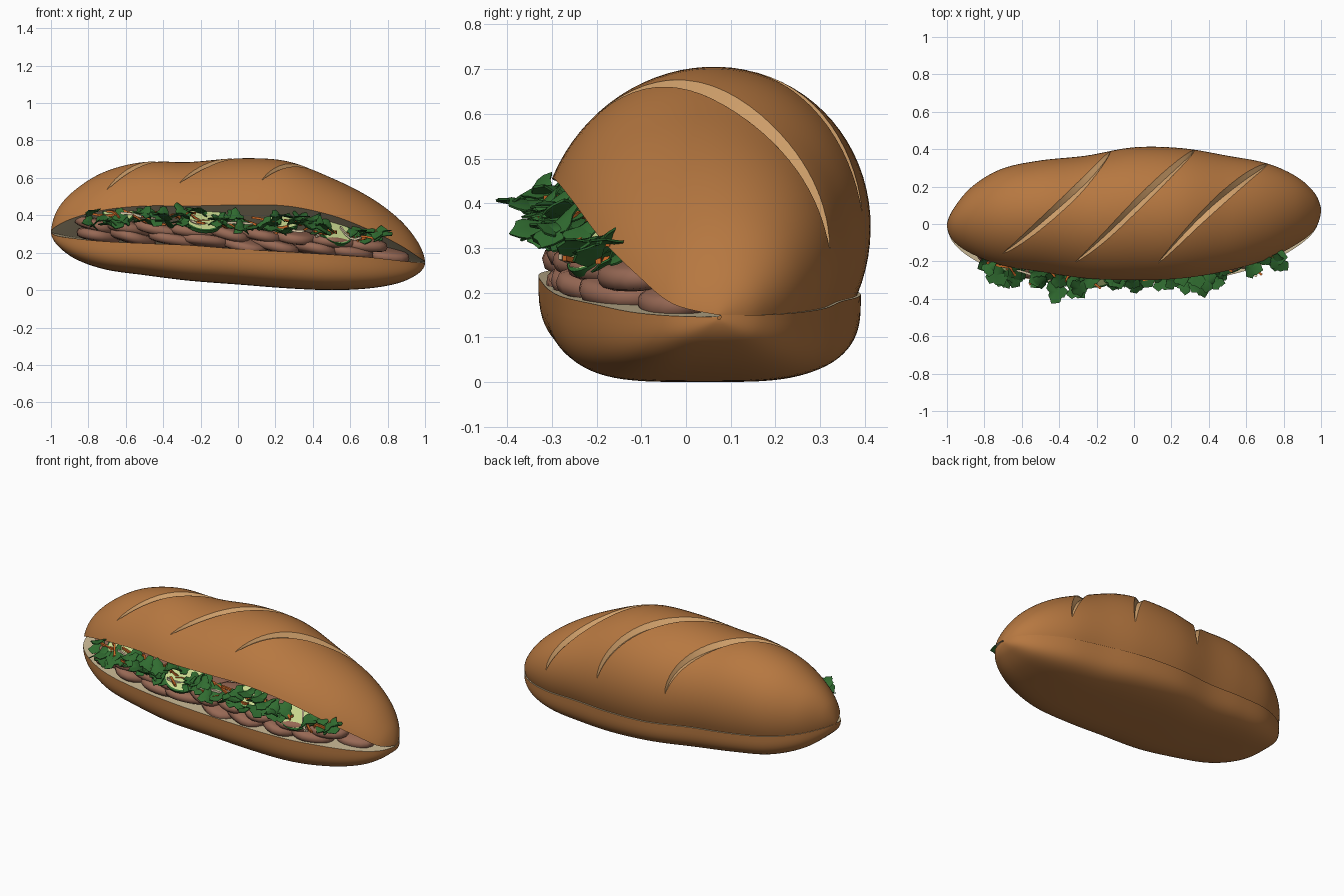
import bpy, bmesh, math, random
from mathutils import Vector, Matrix, Euler

if "Cube" in bpy.data.objects:
    bpy.data.objects.remove(bpy.data.objects["Cube"])

random.seed(4)


def material(name, rgb):
    m = bpy.data.materials.new(name)
    m.diffuse_color = (*rgb, 1)
    m.use_nodes = True
    m.node_tree.nodes["Principled BSDF"].inputs["Base Color"].default_value = m.diffuse_color
    return m


CRUST = material("crust", (0.47, 0.187, 0.052))
CRUMB = material("crumb", (0.61, 0.50, 0.31))
SCORE = material("score_tan", (0.63, 0.35, 0.145))
MEAT = material("meat_brown", (0.31, 0.14, 0.09))
HERB = material("herb_green", (0.03, 0.15, 0.03))
FLESH = material("cucumber_flesh", (0.58, 0.68, 0.27))
CARROT = material("carrot_orange", (0.60, 0.14, 0.02))
RADISH = material("radish_cream", (0.72, 0.60, 0.40))


def finish(name, bm, mats, angle=40):
    bmesh.ops.remove_doubles(bm, verts=bm.verts, dist=1e-5)
    bmesh.ops.recalc_face_normals(bm, faces=bm.faces)
    me = bpy.data.meshes.new(name)
    bm.to_mesh(me)
    bm.free()
    ob = bpy.data.objects.new(name, me)
    bpy.context.collection.objects.link(ob)
    for m in mats:
        me.materials.append(m)
    smooth(ob, angle)
    return ob


def smooth(ob, angle):
    bpy.ops.object.select_all(action='DESELECT')
    ob.select_set(True)
    bpy.context.view_layer.objects.active = ob
    bpy.ops.object.shade_smooth_by_angle(angle=math.radians(angle))


def loft(bm, rings, rule=lambda j: 0, caps=False):
    """Skin closed rings; rule gives the material for each side."""
    vs = [[bm.verts.new(p) for p in r] for r in rings]
    n = len(vs[0])
    for a, b in zip(vs, vs[1:]):
        for j in range(n):
            f = bm.faces.new((a[j], a[(j + 1) % n], b[(j + 1) % n], b[j]))
            f.material_index = rule(j)
    if caps:
        for r in (vs[0], vs[-1]):
            bm.faces.new(r).material_index = rule(0)


# Loaf outlines at 13 stations, spaced as x = -cos(pi k / 12)
BACK = [-.01, .08, .20, .295, .34, .365, .41, .405, .365, .325, .255, .165, .07]
LID_FRONT = [-.01, -.09, -.16, -.22, -.255, -.29, -.30, -.29, -.25, -.19, -.11, -.03, .07]
LID_TOP = [.31, .43, .54, .635, .685, .685, .705, .69, .60, .495, .375, .25, .15]
LID_RIM = [.31, .345, .39, .43, .45, .45, .455, .45, .40, .32, .24, .175, .15]
HINGE = [.31, .30, .28, .26, .24, .22, .20, .19, .18, .165, .155, .15, .15]
BASE_FRONT = [-.01, -.10, -.185, -.26, -.305, -.33, -.32, -.305, -.275, -.21, -.125, -.035, .07]
BASE_RIM = [.31, .29, .275, .26, .25, .24, .22, .205, .19, .175, .157, .148, .145]
BASE_LOW = [.305, .24, .165, .11, .08, .05, .03, .01, .0, .01, .04, .09, .14]


def at(table, x):
    k = math.acos(max(-1, min(1, -x))) / math.pi * 12
    i = min(11, int(k))
    u = k - i
    p = [table[max(0, min(12, i + d))] for d in (-1, 0, 1, 2)]
    return p[1] + .5 * u * (p[2] - p[0] + u * (2 * p[0] - 5 * p[1] + 4 * p[2] - p[3]
                            + u * (3 * (p[1] - p[2]) + p[3] - p[0])))


def hinge_y(x):
    return at(BACK, x) - .03 * math.sqrt(max(0, 1 - x * x))


def lid_point(x, t):
    """Tilted half ellipse, t = 0 at the front rim and pi at the hinge."""
    yf, zf, yb, zb = at(LID_FRONT, x), at(LID_RIM, x), hinge_y(x), at(HINGE, x)
    cy, cz, dy, dz = (yf + yb) / 2, (zf + zb) / 2, (yf - yb) / 2, (zf - zb) / 2
    ty = math.sqrt(max(0, (at(BACK, x) - cy) ** 2 - dy * dy))
    tz = math.sqrt(max(0, (at(LID_TOP, x) - cz) ** 2 - dz * dz))
    c, s = math.cos(t), math.sin(t)
    return Vector((x, cy + c * dy + s * ty, cz + c * dz + s * tz))


STATIONS = [-math.cos(math.pi * i / 84) for i in range(85)]

# Top of the loaf, with a flat crumb underside
N, M = 40, 6
rings = []
for x in STATIONS:
    ring = [lid_point(x, math.pi * j / N) for j in range(N + 1)]
    ring += [ring[N].lerp(ring[0], j / M) for j in range(1, M)]
    rings.append(ring)
bm = bmesh.new()
loft(bm, rings, lambda j: 0 if j < N else 1)
lid = finish("top_bread", bm, [CRUST, CRUMB, SCORE])

# Diagonal baker's scores carved into the crust
for x0, x1 in ((-.70, -.13), (-.31, .32), (.13, .71)):
    rings, t0, t1, o = [], .42, 2.6, .43

    def path(t):
        u = (math.cos(t0 + o) - math.cos(t + o)) / (math.cos(t0 + o) - math.cos(t1 + o))
        x = x0 + (x1 - x0) * u
        e = 1e-3
        p = lid_point(x, t)
        n = (lid_point(x + e, t) - p).cross(lid_point(x, t + e) - p).normalized()
        return p, (n if n.dot(p - Vector((x, .05, .3))) > 0 else -n)
    for i in range(29):
        u = i / 28
        t = t0 + (t1 - t0) * u
        p, n = path(t)
        side = n.cross(path(t + .01)[0] - p).normalized()
        k = .12 + .88 * math.sin(math.pi * u) ** .6
        rings.append([p + side * .042 * k + n * .012, p - side * .042 * k + n * .012,
                      p - n * .024 * k])
    bm = bmesh.new()
    loft(bm, rings, lambda j: 2, caps=True)
    cutter = finish("score_cutter", bm, [CRUST, CRUMB, SCORE])
    cutter.hide_render = True
    mod = lid.modifiers.new("score", 'BOOLEAN')
    mod.operation, mod.solver, mod.object = 'DIFFERENCE', 'EXACT', cutter
    bpy.context.view_layer.objects.active = lid
    bpy.ops.object.modifier_apply(modifier=mod.name)
    bpy.data.objects.remove(cutter)
smooth(lid, 25)

# Bottom of the loaf: steep walls, flat underside and a crumb top
rings = []
for x in STATIONS:
    yf, yb, zf, zb = at(BASE_FRONT, x), hinge_y(x) + .008, at(BASE_RIM, x), at(HINGE, x)
    low = at(BASE_LOW, x)
    ring = []
    for j in range(N + 1):
        c, s = math.cos(math.pi * j / N), math.sin(math.pi * j / N)
        c = math.copysign(abs(c) ** .5, c)
        y = (yf + yb) / 2 + c * (yf - yb) / 2
        rim = (zf + zb) / 2 + c * (zf - zb) / 2
        ring.append(Vector((x, y, rim - (rim - low) * max(0, s) ** .62)))
    ring += [ring[N].lerp(ring[0], j / M) for j in range(1, M)]
    rings.append(ring)
bm = bmesh.new()
loft(bm, rings, lambda j: 0 if j < N else 1)
finish("bottom_bread", bm, [CRUST, CRUMB])


def spot(x, inward, up):
    return Vector((x, at(BASE_FRONT, x) + inward, at(BASE_RIM, x) + up))


# Overlapping thick meat slices in two rows
bm = bmesh.new()
for count, inward, up, lo, hi in ((9, .135, .030, -.74, .78), (9, .14, .083, -.77, .66)):
    for i in range(count):
        x = lo + (hi - lo) * i / (count - 1) + random.uniform(-.02, .02)
        k = 1 - .45 * max(0, abs(x) - .45)
        up2 = up * (1 if x < .4 else .8)
        rot = Euler((random.uniform(-.05, .2), .08 + random.uniform(.0, .2),
                     random.uniform(-.35, .35))).to_matrix().to_4x4()
        mat = Matrix.Translation(spot(x, inward + .03 * (x > .7), up2)) @ rot
        g = bmesh.ops.create_uvsphere(bm, u_segments=20, v_segments=10, radius=1)
        for v in g['verts']:
            c = v.co
            flat = math.copysign(abs(c.z) ** .5, c.z)
            wob = 1 + .07 * math.sin(3 * math.atan2(c.y, c.x) + i)
            v.co = mat @ Vector((c.x * .135 * k * wob, c.y * .13 * k * wob, flat * .034))
finish("meat_slices", bm, [MEAT], 60)

# Cucumber slices: pale discs with a green skin
bm = bmesh.new()
for x, yaw, tilt, r in ((-.64, .1, .6, .085), (-.19, .25, .7, .115), (.24, .2, .6, .08),
                        (.52, .5, .8, .095)):
    rot = Euler((tilt, 0, yaw)).to_matrix().to_4x4()
    mat = Matrix.Translation(spot(x, .085, .15 if x < .4 else .12)) @ rot
    rings = [[mat @ Vector((q * math.cos(a), q * math.sin(a), z))
              for a in [math.tau * i / 28 for i in range(28)]]
             for q, z in ((r * .9, -.01), (r, -.01), (r, .01), (r * .9, .01))]
    loft(bm, rings, lambda j: 1)
    for ring in (rings[0], rings[-1]):
        bm.faces.new([bm.verts.new(p) for p in ring])
finish("cucumber_slices", bm, [FLESH, HERB])

# Herb leaves: broad lobed, gently cupped blades gathered in sprigs
bm = bmesh.new()
for sx, n, out in ((-.75, 5, .03), (-.60, 4, .0), (-.45, 7, .045), (-.34, 4, .02), (-.20, 2, -.04),
                   (-.07, 6, .02), (.04, 4, .0), (.17, 5, .02), (.27, 5, .02), (.40, 6, .03),
                   (.52, 2, -.03), (.63, 4, .01), (.73, 4, .02)):
    for i in range(n):
        x = sx + random.uniform(-.06, .06)
        r = random.uniform(.04, .068)
        up = random.uniform(.115, .195) * (1 if -.6 < x < .4 else .8)
        reach = random.uniform(-.01, .08) - out
        mat = Matrix.Translation(spot(x, reach, up)) @ Euler(
            (random.uniform(-.1, .8), random.uniform(-.4, .4),
             random.uniform(-1, 1))).to_matrix().to_4x4()
        outline = []
        for k in range(18):
            a = math.tau * k / 18
            q = r * (.85 + .2 * math.cos(3 * a + math.pi / 2) + .07 * (-1) ** k)
            outline.append(Vector((q * math.cos(a), q * math.sin(a) * 1.1,
                                   -.22 * r * math.cos(2 * a))))
        top = [bm.verts.new(mat @ p) for p in outline]
        low = [bm.verts.new(mat @ (p * .96 - Vector((0, 0, .005)))) for p in outline]
        c1, c2 = bm.verts.new(mat @ Vector((0, 0, .008))), bm.verts.new(mat @ Vector((0, 0, .002)))
        for k in range(18):
            m = (k + 1) % 18
            bm.faces.new((top[k], top[m], c1))
            bm.faces.new((low[m], low[k], c2))
            bm.faces.new((top[k], low[k], low[m], top[m]))
finish("herb_leaves", bm, [HERB], 30)


# Shredded carrot and radish: thin bent square strips
def strips(name, mat, count):
    bm = bmesh.new()
    for i in range(count):
        x = -.76 + 1.5 * (i + random.random()) / count
        c = spot(x, random.uniform(.02, .09), random.uniform(.115, .16) * (1 if x < .4 else .78))
        a = random.uniform(-.9, .9)
        d = Vector((math.cos(a), math.sin(a), random.uniform(-.35, .2))) * random.uniform(.05, .085)
        side = Vector((-d.y, d.x, 0)).normalized() * .006
        bend = random.uniform(-.03, .03)
        rings = []
        for u in (-1, -.5, 0, .5, 1):
            p = c + d * u + Vector((0, bend * .5, bend)) * (1 - u * u)
            up = Vector((0, 0, .006))
            rings.append([p + side + up, p - side + up, p - side - up, p + side - up])
        loft(bm, rings, caps=True)
    finish(name, bm, [mat], 30)


strips("carrot_shreds", CARROT, 28)
strips("radish_shreds", RADISH, 9)
